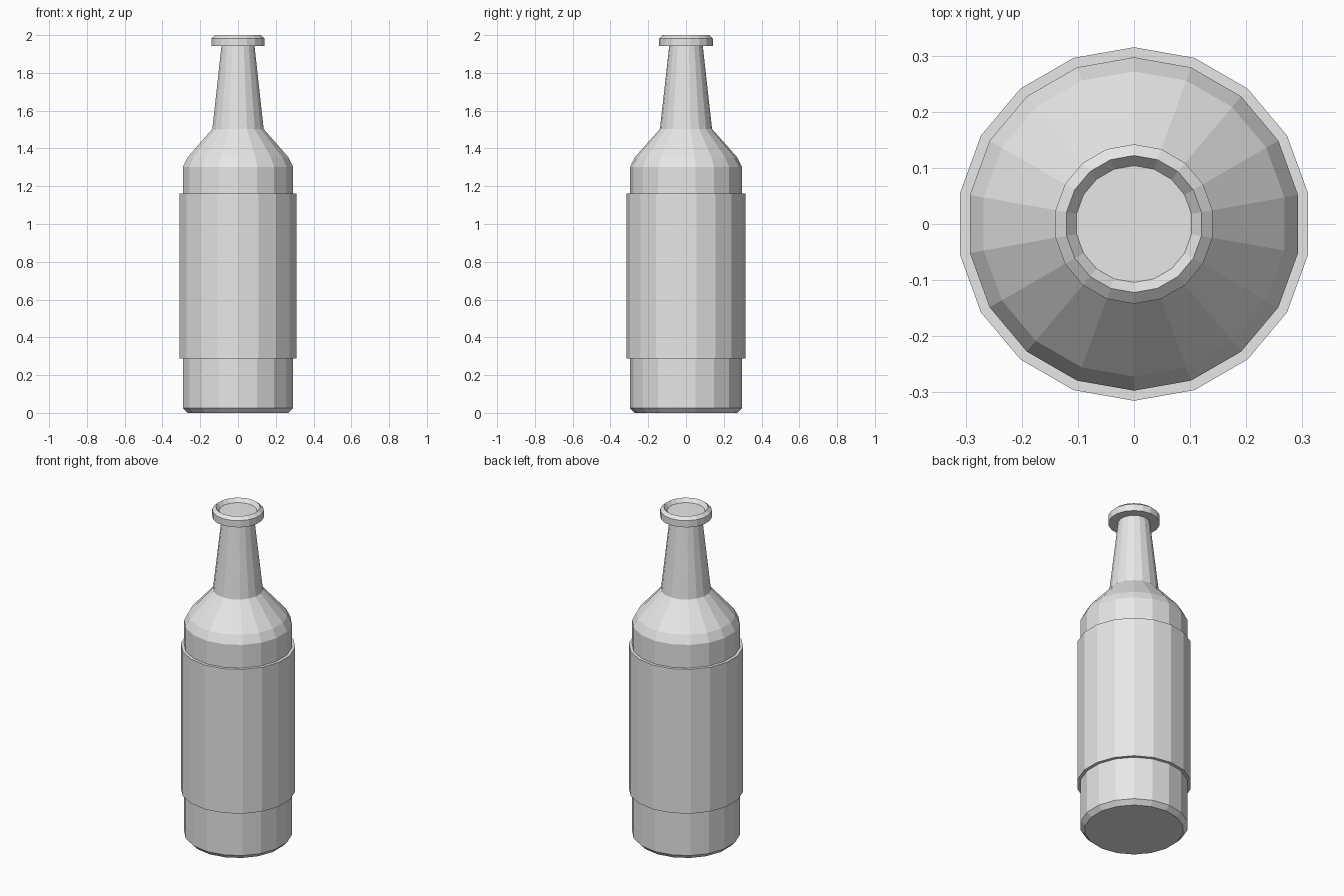
import bpy
import bmesh
from math import sin, cos, tau

SIDES = 18

cube = bpy.data.objects.get("Cube")
if cube:
    bpy.data.objects.remove(cube, do_unlink=True)

grey = bpy.data.materials.new("plain light grey")
grey.use_nodes = True
grey.diffuse_color = (0.8, 0.8, 0.8, 1)
grey.node_tree.nodes["Principled BSDF"].inputs["Base Color"].default_value = (0.8, 0.8, 0.8, 1)


def lathe(name, profile, closed=False):
    """Turn a (radius, height) profile about z; cap its ends or join them into a ring."""
    bm = bmesh.new()
    rings = [[bm.verts.new((r * sin(tau * i / SIDES), r * cos(tau * i / SIDES), z))
              for i in range(SIDES)] for r, z in profile]
    pairs = list(zip(rings, rings[1:]))
    if closed:
        pairs.append((rings[-1], rings[0]))
    else:
        bm.faces.new(rings[0])
        bm.faces.new(rings[-1])
    for low, high in pairs:
        for i in range(SIDES):
            j = (i + 1) % SIDES
            bm.faces.new((low[i], low[j], high[j], high[i]))
    bmesh.ops.recalc_face_normals(bm, faces=bm.faces)
    mesh = bpy.data.meshes.new(name)
    bm.to_mesh(mesh)
    bm.free()
    mesh.materials.append(grey)
    obj = bpy.data.objects.new(name, mesh)
    bpy.context.collection.objects.link(obj)
    return obj


# Bottle: chamfered base, straight body, rounded shoulder, tapering neck
lathe("bottle_body", [(0.272, 0), (0.297, 0.026), (0.297, 1.302),
                      (0.272, 1.352), (0.138, 1.503), (0.088, 1.95)])

# Raised sleeve around the body
lathe("label_sleeve", [(0.29, 0.288), (0.315, 0.288), (0.315, 1.162), (0.29, 1.162)],
      closed=True)

# Bevelled lip with a shallow sunken mouth
lathe("mouth_lip", [(0.08, 1.942), (0.142, 1.942), (0.142, 1.983),
                    (0.122, 2.0), (0.104, 1.978)])
